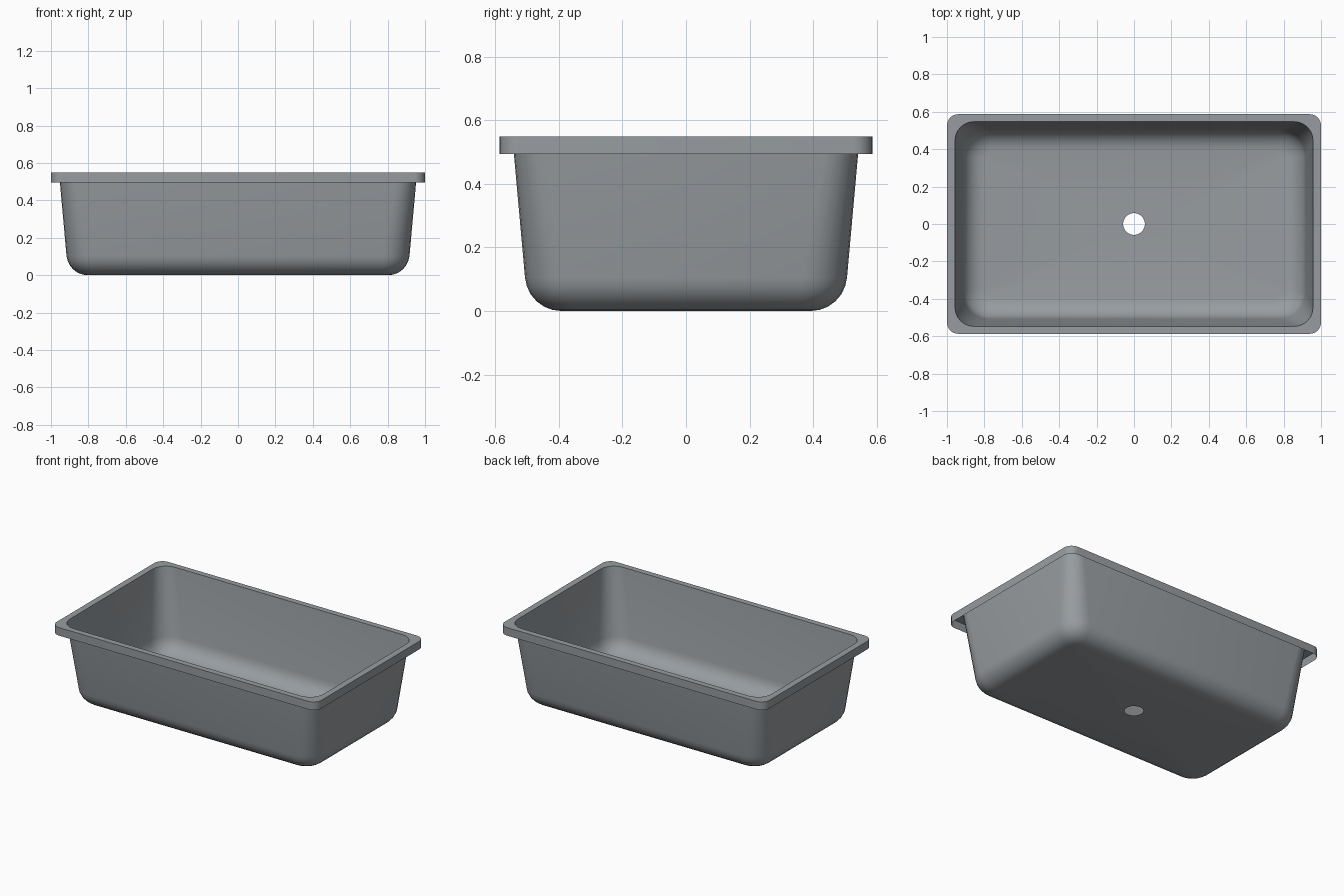
import bpy, bmesh, math

cube = bpy.data.objects.get("Cube")
if cube:
    bpy.data.objects.remove(cube)

SEG = 6  # segments per rounded corner


def rounded_ring(bm, hx, hy, r, z):
    """Rounded rectangle, counter-clockwise from the right side."""
    verts = []
    for c, (sx, sy) in enumerate([(1, 1), (-1, 1), (-1, -1), (1, -1)]):
        for k in range(SEG + 1):
            a = (c + k / SEG) * math.pi / 2
            verts.append(bm.verts.new((sx * (hx - r) + r * math.cos(a),
                                       sy * (hy - r) + r * math.sin(a), z)))
    return verts


def circle_ring(bm, r, z):
    """Circle with the same vertex count and order as the rounded rings."""
    n = 4 * (SEG + 1)
    angles = [(i + 0.5) * 2 * math.pi / n for i in range(n)]
    return [bm.verts.new((r * math.cos(a), r * math.sin(a), z)) for a in angles]


def loft(bm, rings):
    for a, b in zip(rings, rings[1:]):
        for i in range(len(a)):
            j = (i + 1) % len(a)
            f = bm.faces.new((a[i], b[i], b[j], a[j]))
            f.smooth = True


grey = bpy.data.materials.new("grey_plastic")
grey.use_nodes = True
colour = (0.31, 0.335, 0.355, 1)
grey.diffuse_color = colour
grey.node_tree.nodes["Principled BSDF"].inputs["Base Color"].default_value = colour


def make_object(name, bm):
    mesh = bpy.data.meshes.new(name)
    bm.to_mesh(mesh)
    bm.free()
    mesh.materials.append(grey)
    obj = bpy.data.objects.new(name, mesh)
    bpy.context.collection.objects.link(obj)
    bpy.ops.object.select_all(action='DESELECT')
    obj.select_set(True)
    bpy.context.view_layer.objects.active = obj
    bpy.ops.object.shade_smooth_by_angle(angle=math.radians(35))


# Basin: floor with drain hole, rounded bottom edge, tapered walls
HX, HY, TOP = 0.957, 0.547, 0.55
FILLET, INSET = 0.115, 0.04
bm = bmesh.new()
rings = [circle_ring(bm, 0.058, 0)]
steps = 6
for s in range(steps + 1):
    a = math.radians(85) * s / steps
    inset = INSET + FILLET * (math.sin(math.radians(85)) - math.sin(a))
    rings.append(rounded_ring(bm, HX - inset, HY - inset,
                              0.14 - (inset - INSET) * 0.8,
                              FILLET * (1 - math.cos(a))))
rings.append(rounded_ring(bm, HX, HY, 0.1, TOP))
loft(bm, rings)
make_object("basin", bm)

# Rim: flat flange with a downturned skirt, open underneath
bm = bmesh.new()
loft(bm, [rounded_ring(bm, HX, HY, 0.1, TOP),
          rounded_ring(bm, 1.0, 0.587, 0.06, TOP),
          rounded_ring(bm, 1.0, 0.587, 0.06, 0.495)])
make_object("rim", bm)
